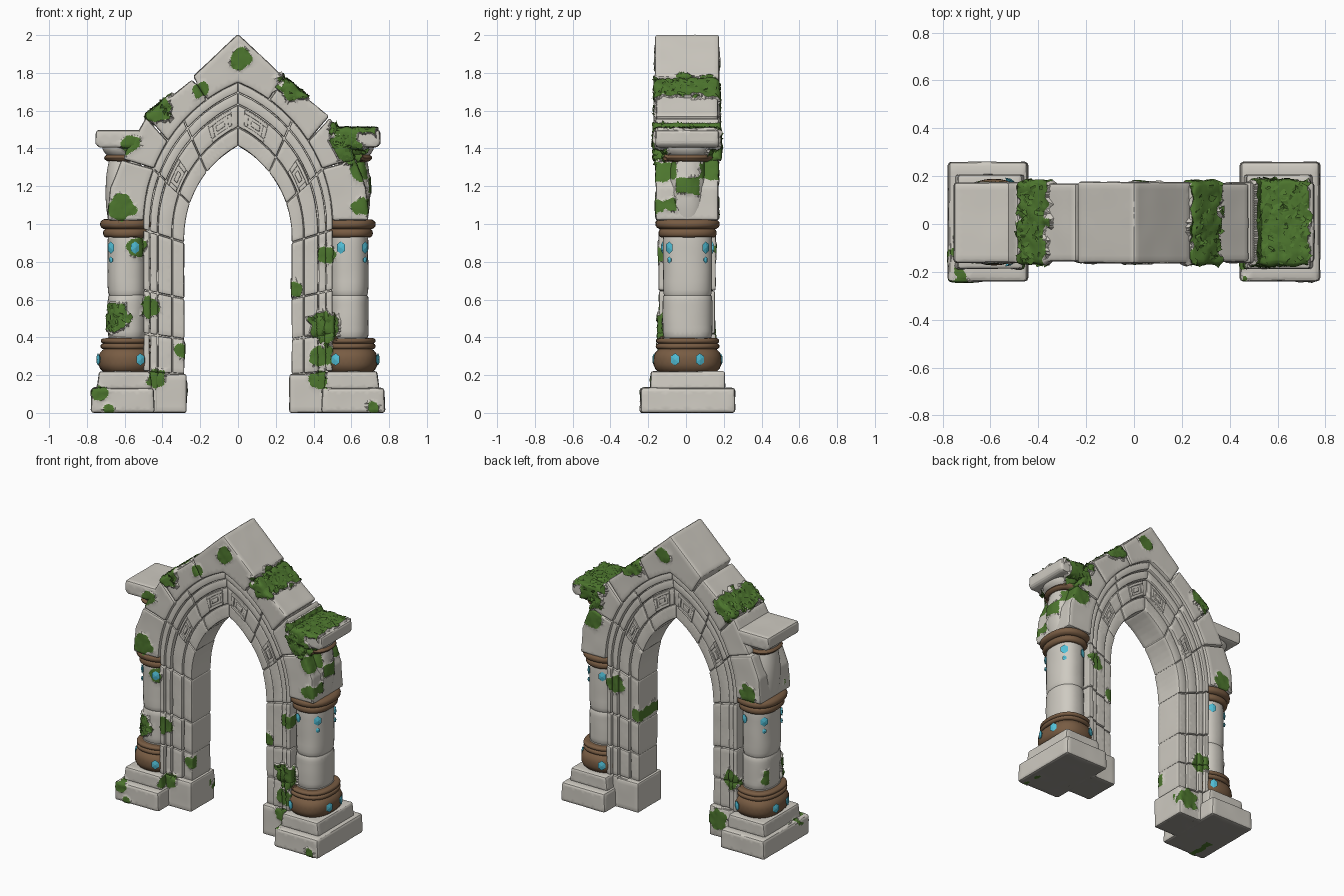
import bpy, bmesh, math, random
from mathutils import Vector, noise

if "Cube" in bpy.data.objects:
    bpy.data.objects.remove(bpy.data.objects["Cube"])

random.seed(4)
YC = 0.006          # centre of the arch depth


def material(name, rgb):
    m = bpy.data.materials.new(name)
    m.diffuse_color = [((c / 255 + 0.055) / 1.055) ** 2.4 for c in rgb] + [1]
    m.use_nodes = True
    m.node_tree.nodes["Principled BSDF"].inputs["Base Color"].default_value = m.diffuse_color
    return m


STONE = material("pale_stone", (206, 202, 193))
UNDER = material("dark_underside", (150, 147, 140))
BROWN = material("brown_band", (120, 92, 67))
MOSS = material("moss_green", (77, 118, 46))
GEM = material("cyan_gem", (82, 192, 216))

# moss patches seen from the front: x, z, radius; large ones grow leaves
THROUGH = [(-.43, 1.63, .08), (.305, 1.735, .08), (.3, .66, .04)]
FRONT = [(.58, 1.41, .08), (.65, 1.28, .05), (-.57, 1.42, .05), (-.19, 1.71, .04), (.02, 1.88, .055),
         (-.61, 1.09, .07), (.65, 1.09, .05), (-.54, .88, .05), (.47, .84, .05), (-.46, .56, .05),
         (-.67, .5, .08), (.46, .46, .08), (.44, .3, .06), (.43, .17, .05), (-.3, .33, .04), (-.43, .18, .05),
         (-.73, .1, .04), (-.68, .02, .03), (.72, .03, .03)]
BACK = [(.6, 1.42, .08), (.6, 1.28, .07), (-.6, 1.08, .06), (.44, .85, .06), (-.44, .42, .06), (-.34, .12, .07),
        (-.7, .48, .05), (.05, 1.86, .05)]
leaf_bm = bmesh.new()


def moss_at(c):
    """0 bare, 1 flat moss, 2 leafy moss."""
    wob = 1 + .45 * noise.noise(c * 22)
    if .49 < c.x < .7 + .03 * wob and 1.46 + .02 * wob < c.z < 1.53:      # overgrown capital top
        return 2
    side = FRONT if c.y < -.05 else BACK if c.y > .07 else [(.69, 1.2, .045)]
    for x, z, r in THROUGH + side:
        if math.hypot(c.x - x, c.z - z) < r * wob:
            return 2 if r > .07 and c.z > .3 else 1
    return 0


def add_leaf(p, n):
    """One small diamond leaf lying roughly on the moss."""
    d = (n + Vector([random.uniform(-.45, .45) for _ in range(3)])).normalized()
    u = d.orthogonal().normalized()
    v = d.cross(u)
    a = random.uniform(0, 6.28)
    u, v = u * math.cos(a) + v * math.sin(a), v * math.cos(a) - u * math.sin(a)
    s = random.uniform(.014, .024)
    c = p + n * .013
    leaf_bm.faces.new([leaf_bm.verts.new(q) for q in (c - u * s, c - v * s * .7, c + u * s, c + v * s * .7)])


def to_object(bm, name, mats, smooth=True):
    me = bpy.data.meshes.new(name)
    bm.to_mesh(me)
    bm.free()
    for m in mats:
        me.materials.append(m)
    if smooth:
        me.polygons.foreach_set("use_smooth", [True] * len(me.polygons))
        me.set_sharp_from_angle(angle=math.radians(38))
    bpy.context.collection.objects.link(bpy.data.objects.new(name, me))


def finish(bm, name, mat, bevel):
    """Bevel, refine, roughen slightly, and turn patches into moss."""
    bmesh.ops.recalc_face_normals(bm, faces=bm.faces)
    if bevel:
        edges = [e for e in bm.edges if e.calc_face_angle(0) > .6]
        bmesh.ops.bevel(bm, geom=edges, offset=bevel, segments=2, profile=.5, affect='EDGES', clamp_overlap=True)
    bmesh.ops.triangulate(bm, faces=bm.faces)
    for limit in (.14, .07, .04, .035):
        bmesh.ops.subdivide_edges(bm, edges=[e for e in bm.edges if e.calc_length() > limit], cuts=1)
        bmesh.ops.triangulate(bm, faces=bm.faces)
    # finer mesh along the moss outlines
    for limit in (.02, .012):
        kinds = {v: moss_at(v.co) for v in bm.verts}
        rim = {e for f in bm.faces if len({kinds[v] > 0 for v in f.verts}) > 1 for e in f.edges}
        bmesh.ops.subdivide_edges(bm, edges=[e for e in rim if e.calc_length() > limit], cuts=1)
        bmesh.ops.triangulate(bm, faces=bm.faces)
    bm.normal_update()
    lift = {}
    for f in bm.faces:
        c = f.calc_center_median()
        kind = moss_at(c)
        if kind:
            f.material_index = 1
            for v in f.verts:
                lift[v] = .012 if kind == 2 else .004
            if kind == 2 and random.random() < f.calc_area() * 1500:
                add_leaf(c, f.normal.copy())
        elif c.z < .004 and f.normal.z < -.9:
            f.material_index = 2
    normals = {v: v.normal.copy() for v in bm.verts}
    for v, n in normals.items():
        k = lift.get(v, 0)
        v.co += n * (k + (k * .8 + .002) * noise.noise(v.co * (30 if k else 9)))
        v.co.z = max(v.co.z, 0)
    to_object(bm, name, [mat, MOSS, UNDER])


def block(name, poly, half, sides=(1, -1), bevel=.012, yc=YC):
    """Front outline (x, z) extruded through the depth, mirrored across x."""
    for s in sides:
        bm = bmesh.new()
        near, far = [[bm.verts.new((s * x, yc + y, z)) for x, z in poly] for y in (-half, half)]
        bm.faces.new(near)
        bm.faces.new(far)
        for i in range(len(poly)):
            bm.faces.new((near[i - 1], near[i], far[i], far[i - 1]))
        finish(bm, name + ("_right" if s > 0 else "_left"), STONE, bevel)


def oval(s, cx, r, dy, a):
    """Point on the rounded oval column section."""
    ca, sa = math.cos(a), math.sin(a)
    k = (abs(ca) ** 2.4 + abs(sa) ** 2.4) ** (-1 / 2.4)
    return s * (cx + r * k * ca), .008 + (r + dy) * k * sa


def beads(name, mat, stack, power=2, cx=.587, dy=.027, n=32):
    """Oval column of stacked beads (z0, z1, radius, bulge), mirrored across x."""
    profile = []
    for z0, z1, r, bulge in stack:
        for i in range(9):
            u = math.sin((i / 4 - 1) * math.pi / 2)
            profile.append(((z0 + z1) / 2 + u * (z1 - z0) / 2, r + bulge * (1 - abs(u) ** power)))
    for s in (1, -1):
        bm = bmesh.new()
        rings = [[bm.verts.new((*oval(s, cx, r, dy, math.tau * i / n), z)) for i in range(n)] for z, r in profile]
        for lo, hi in zip(rings, rings[1:]):
            for i in range(n):
                bm.faces.new((lo[i - 1], lo[i], hi[i], hi[i - 1]))
        bm.faces.new(rings[0])
        bm.faces.new(rings[-1])
        bmesh.ops.remove_doubles(bm, verts=bm.verts, dist=.0003)
        finish(bm, name + ("_right" if s > 0 else "_left"), mat, 0)


def path(f, t):
    """Point across the moulding (f 0 outer, 1 opening); t 0-1 jamb, 1-2 pointed arc."""
    if t < 1:
        return (.5 - .215 * f, t * (1 - .07 * f))
    am, ai = (t - 1) * math.asin(.75 / .8125), (t - 1) * math.acos(.27 / .555)
    mx, mz = -.3125 + .8125 * math.cos(am), 1 + .8125 * math.sin(am)
    ix, iz = -.27 + .555 * math.cos(ai), .93 + .555 * math.sin(ai)
    return (max(mx + (ix - mx) * f, 0), mz + (iz - mz) * f)


def arc(f, t0, t1):
    steps = [1 + .07 * i for i in range(15)]
    return [path(f, t) for t in [t0] + [t for t in steps if t0 + .02 < t < t1 - .02] + [t1]]


def strip(name, f0, f1, t0, t1, half, bevel=.007):
    block(name, arc(f0, t0, t1) + arc(f1, t0, t1)[::-1], half, bevel=bevel)


def box(x0, x1, z0, z1, taper=0):
    return [(x0, z0), (x1, z0), (x1 - taper, z1), (x0 + taper, z1)]


# recessed core and stepped moulding blocks
strip("moulding_core", .03, .985, 0, 2, .094, 0)
JOINTS = [0, .22, .42, .65, .97, 1.31, 1.63, 2]
for f0, f1, half in [(0, .15, .148), (.165, .34, .135), (.36, .70, .12), (.712, 1, .105)]:
    for t0, t1 in zip(JOINTS, JOINTS[1:]):
        strip("moulding_block", f0, f1, t0 + .003, t1 - (.003 if t1 < 2 else 0), half + random.uniform(-.003, .003))

# raised panel frames on the moulding
for t in (1.39, 1.86):
    for e in (-1, 1):
        strip("panel_rail", .535 + .125 * e - .03, .535 + .125 * e + .03, t - .09, t + .09, .13, .003)
        strip("panel_end", .44, .63, t + .075 * e - .015, t + .075 * e + .015, .13, .003)
    strip("panel_centre", .49, .58, t - .035, t + .035, .13, .003)

# large outer arch stones over a hidden backing
inner = arc(0, 1.804, 2)
block("keystone", [(.238, 1.782), (0, 2.006), (-.238, 1.782)] + [(-x, z) for x, z in inner] + inner[::-1][1:],
      .17, sides=(1,))
for pts, t0, t1, half in [([(.482, 1.57), (.243, 1.765)], 1.487, 1.80, .163),
                          ([(.609, 1.345), (.487, 1.562)], 1.315, 1.483, .169),
                          ([(.69, 1.02), (.677, 1.19), (.617, 1.338)], 1.02, 1.311, .165)]:
    block("arch_stone", pts + arc(0, t0, t1)[::-1], half)
strip("arch_backing", -.22, .05, 1.1, 1.97, .142, 0)

# plinths and jamb feet
block("plinth", box(.44, .78, 0, .132, .006), .25, yc=.01, bevel=.016)
block("upper_plinth", box(.458, .748, .125, .22, .012), .197, yc=.01)
block("jamb_foot", box(.272, .47, 0, .205), .13)

# column drums, brown bands and capitals
beads("column_drums", STONE, [(.38, .4, .098, .004), (.4, .622, .098, .006), (.622, .95, .096, .007)], power=14)
beads("column_neck", STONE, [(1, 1.34, .082, .02)], cx=.6, dy=0)
beads("base_bulb", BROWN, [(.215, .338, .124, .029), (.338, .367, .13, .011), (.367, .395, .128, .012)], power=3)
beads("upper_band", BROWN, [(.93, .974, .114, .012), (.974, 1.024, .122, .02)], power=3)
beads("capital_band", BROWN, [(1.332, 1.368, .09, .018)], cx=.602, dy=.016)
beads("capital_cushion", STONE, [(1.36, 1.46, .088, .03)], cx=.602, dy=.014)
block("capital_slab", [(.5, 1.405), (.735, 1.405), (.755, 1.425), (.752, 1.497), (.5, 1.497)], .168, bevel=.014)

# gems around the columns, mirrored front to back
for s in (1, -1):
    bm = bmesh.new()
    for deg, z, r, size in [(112, .875, .102, 1), (42, .875, .102, 1), (42, .81, .102, .55),
                            (115, .283, .152, 1), (20, .283, .152, 1)]:
        for a in (math.radians(deg), -math.radians(deg)):
            c = Vector((*oval(s, .587, r, .027, a), z))
            out = Vector((s * math.cos(a), math.sin(a), 0))
            side = Vector((-out.y, out.x, 0))
            rim = [bm.verts.new(c + out * .008 + side * .027 * size * math.sin(math.tau * i / 6)
                                + Vector((0, 0, .033 * size * math.cos(math.tau * i / 6)))) for i in range(6)]
            tip, back = bm.verts.new(c + out * .014), bm.verts.new(c - out * .015)
            for i in range(6):
                bm.faces.new((rim[i - 1], rim[i], tip))
                bm.faces.new((rim[i], rim[i - 1], back))
    bmesh.ops.recalc_face_normals(bm, faces=bm.faces)
    to_object(bm, "gems_right" if s > 0 else "gems_left", [GEM], False)

# leaves gathered while the moss was laid
to_object(leaf_bm, "moss_leaves", [MOSS], False)
